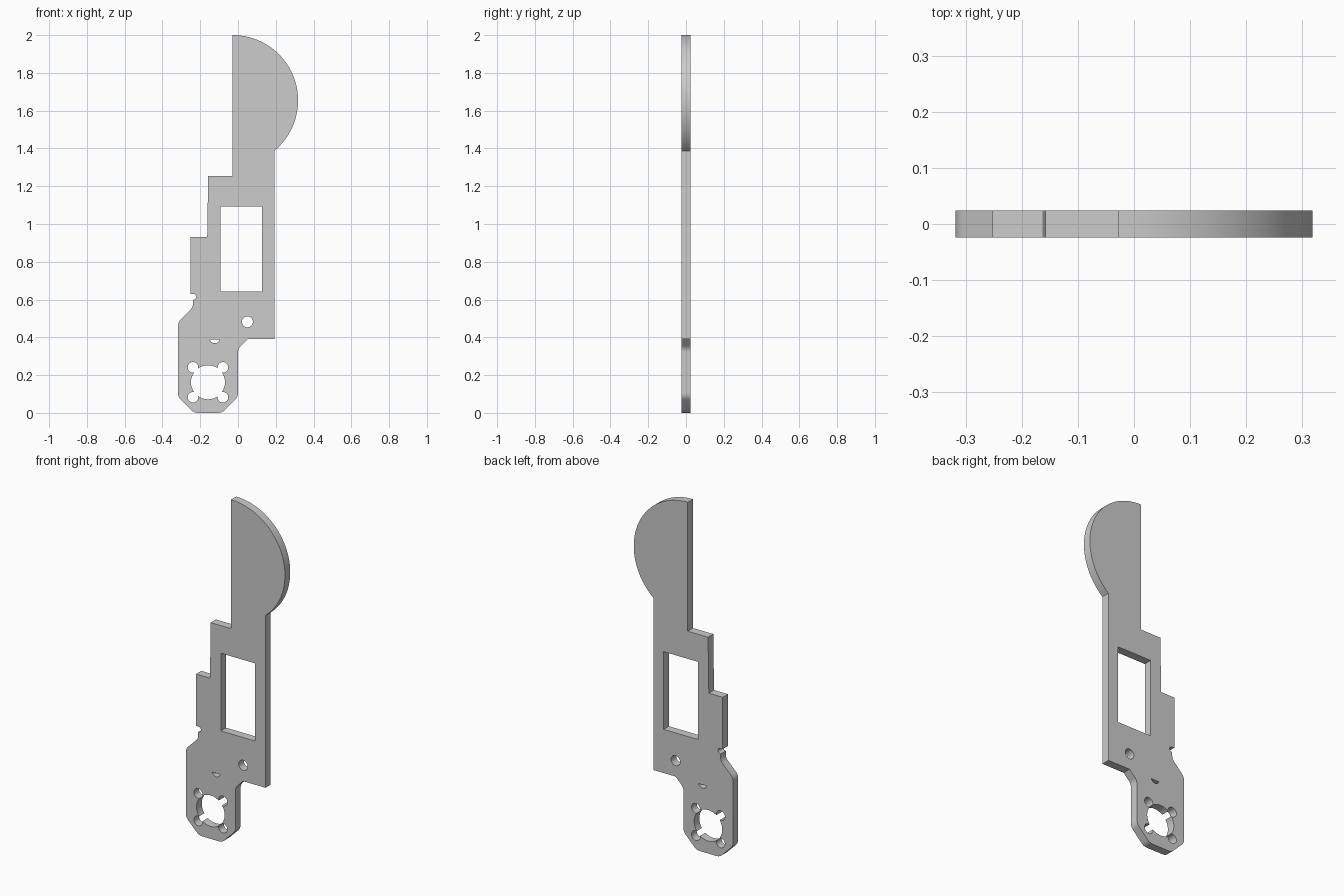
import bpy, bmesh
from math import pi, cos, sin, acos, radians
from mathutils import Vector, Matrix

cube = bpy.data.objects.get("Cube")
if cube:
    bpy.data.objects.remove(cube, do_unlink=True)

HALF_DEPTH = 0.024


def arc(cx, cz, r, start, end, steps):
    """Points on an arc, angles in radians."""
    angles = [start + (end - start) * i / steps for i in range(steps + 1)]
    return [(cx + r * cos(a), cz + r * sin(a)) for a in angles]


def fillet(before, corner, after, r, steps=6):
    """Points that round one corner of an outline."""
    p, a, b = Vector(corner), Vector(before), Vector(after)
    u, v = (a - p).normalized(), (b - p).normalized()
    half = u.angle(v) / 2
    centre = p + (u + v).normalized() * (r / sin(half))
    reach = r * cos(half) / sin(half)
    s, e = p + u * reach - centre, p + v * reach - centre
    # normalised blend of the two end radii keeps every point on the circle
    return [tuple(centre + s.lerp(e, i / steps).normalized() * r)
            for i in range(steps + 1)]


def rounded(points, r, corners):
    """Fillet the listed corners of an open run of points."""
    out = []
    for i, p in enumerate(points):
        if i in corners:
            out += fillet(points[i - 1], p, points[i + 1], r)
        else:
            out.append(p)
    return out


# Outer edge: rounded blade, square side, foot with chamfers, stepped side
blade = arc(-0.028, 1.654, 0.346, pi / 2, radians(-50.3), 48)
foot = rounded([
    (0.193, 0.39), (0.05, 0.39), (0, 0.34), (0, 0.085), (-0.085, 0),
    (-0.233, 0), (-0.318, 0.085), (-0.318, 0.48), (-0.238, 0.56),
    (-0.238, 0.598)], 0.05, range(2, 9))
notch = arc(-0.236, 0.614, 0.015, -pi / 2, pi / 2, 10)
steps = [(-0.252, 0.63), (-0.252, 0.93), (-0.163, 0.93),
         (-0.158, 1.253), (-0.028, 1.253)]
outline = blade + foot + notch + steps

# Openings: window, pin hole, half-round slot
window = [(-0.093, 0.643), (0.127, 0.643), (0.127, 1.093), (-0.093, 1.093)]
pin_hole = arc(0.05, 0.482, 0.029, 0, 2 * pi, 32)[:-1]
slot = arc(-0.123, 0.396, 0.027, radians(195), radians(345), 14)

# Motor opening: a round hole joined to four screw holes
cx, cz, big, small, dist = -0.159, 0.162, 0.09, 0.028, 0.112
sweep = acos((big**2 - dist**2 - small**2) / (2 * dist * small))
gap = acos((dist**2 + big**2 - small**2) / (2 * dist * big))
motor_hole = []
for k in range(4):
    d = pi / 4 + k * pi / 2
    motor_hole += arc(cx + dist * cos(d), cz + dist * sin(d), small,
                      d - sweep, d + sweep, 20)
    motor_hole += arc(cx, cz, big, d + gap, d + pi / 2 - gap, 14)[1:-1]

# Fill the profile and give it thickness
curve = bpy.data.curves.new("plate_profile", 'CURVE')
curve.dimensions = '2D'
curve.fill_mode = 'BOTH'
curve.extrude = HALF_DEPTH
for loop in (outline, window, pin_hole, slot, motor_hole):
    spline = curve.splines.new('POLY')
    spline.points.add(len(loop) - 1)
    for point, (x, z) in zip(spline.points, loop):
        point.co = (x, z, 0, 1)
    spline.use_cyclic_u = True

plate = bpy.data.objects.new("mounting_plate", curve)
bpy.context.collection.objects.link(plate)
bpy.ops.object.select_all(action='DESELECT')
plate.select_set(True)
bpy.context.view_layer.objects.active = plate
bpy.ops.object.convert(target='MESH')
plate = bpy.context.view_layer.objects.active
mesh = plate.data

# Stand it upright and weld the caps to the walls
bm = bmesh.new()
bm.from_mesh(mesh)
bmesh.ops.remove_doubles(bm, verts=bm.verts, dist=0.0002)
bmesh.ops.transform(bm, matrix=Matrix.Rotation(pi / 2, 4, 'X'), verts=bm.verts)
bmesh.ops.recalc_face_normals(bm, faces=bm.faces)
bm.to_mesh(mesh)
bm.free()

# Plain grey finish
grey = bpy.data.materials.new("plain_grey")
grey.use_nodes = True
colour = (0.604, 0.604, 0.604, 1)
grey.diffuse_color = colour
grey.node_tree.nodes["Principled BSDF"].inputs["Base Color"].default_value = colour
mesh.materials.clear()
mesh.materials.append(grey)
bpy.ops.object.shade_smooth_by_angle(angle=radians(30))
